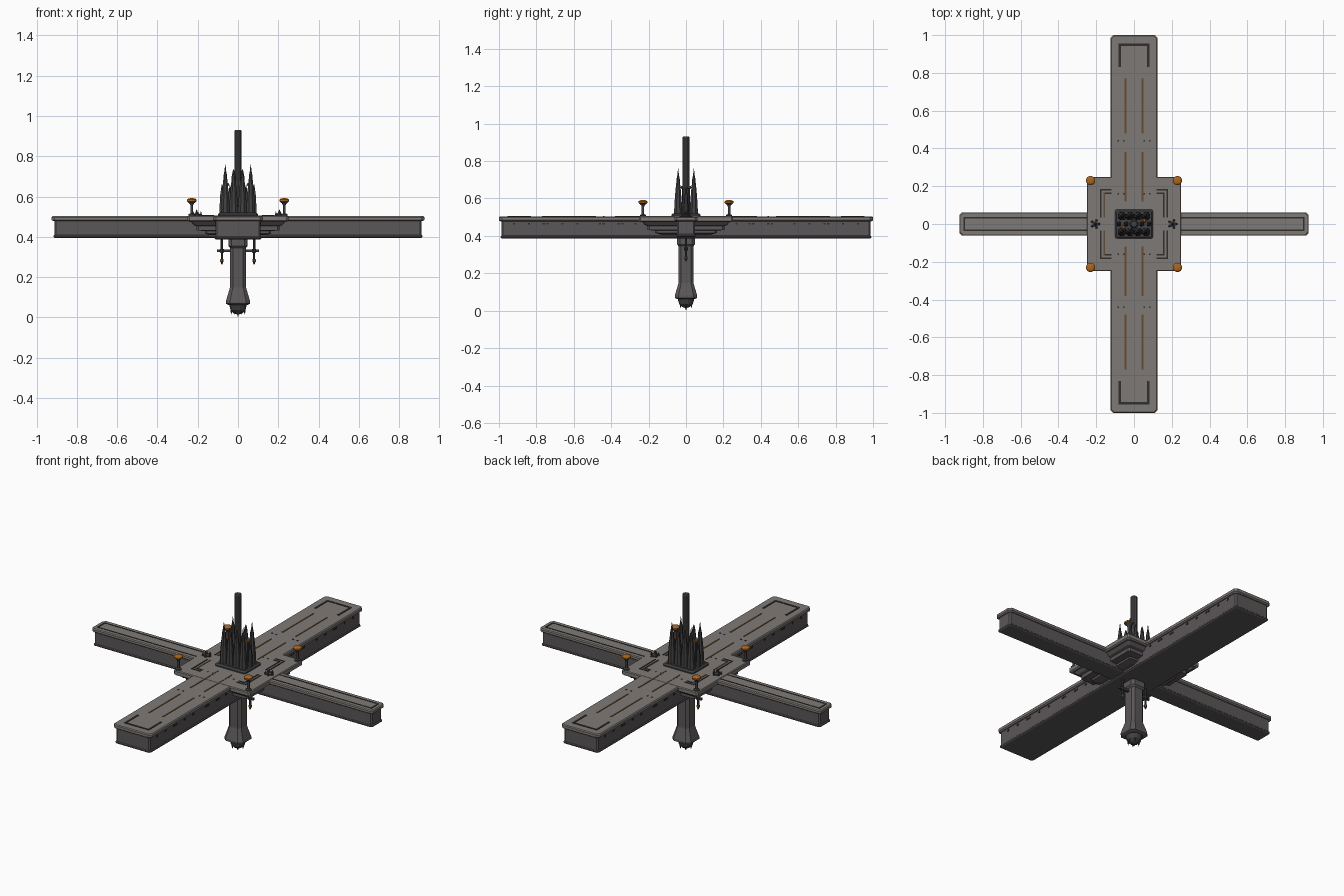
import bpy, bmesh, math

if "Cube" in bpy.data.objects:
    bpy.data.objects.remove(bpy.data.objects["Cube"])

def material(name, rgb):
    m = bpy.data.materials.new(name)
    m.diffuse_color = (*rgb, 1)
    m.use_nodes = True
    m.node_tree.nodes["Principled BSDF"].inputs["Base Color"].default_value = m.diffuse_color
    return m

DECK = material("warm grey", (0.21, 0.195, 0.18))
HULL = material("dark grey", (0.105, 0.095, 0.10))
TOWER = material("charcoal", (0.055, 0.053, 0.056))
GROOVE = material("groove black", (0.03, 0.028, 0.027))
ORANGE = material("orange", (0.42, 0.13, 0.01))
BROWN = material("brown line", (0.14, 0.07, 0.025))

def finish(bm, name, mat):
    bmesh.ops.recalc_face_normals(bm, faces=bm.faces)
    me = bpy.data.meshes.new(name)
    bm.to_mesh(me)
    bm.free()
    me.materials.append(mat)
    ob = bpy.data.objects.new(name, me)
    bpy.context.collection.objects.link(ob)
    return ob

def stack(name, mat, rings):
    """Loft chamfered rectangles: each ring is (half x, half y, z, corner cut)."""
    bm = bmesh.new()
    loops = []
    for a, b, z, c in rings:
        pts = [(a, c - b), (a, b - c), (a - c, b), (c - a, b),
               (-a, b - c), (-a, c - b), (c - a, -b), (a - c, -b)]
        loops.append([bm.verts.new((x, y, z)) for x, y in pts])
    for lo, hi in zip(loops, loops[1:]):
        for i in range(8):
            j = (i + 1) % 8
            bm.faces.new((lo[i], lo[j], hi[j], hi[i]))
    bm.faces.new(loops[0][::-1])
    bm.faces.new(loops[-1])
    return finish(bm, name, mat)

def lathe(name, mat, profile, sides, at=(0, 0), top=None):
    """Spin (radius, z) points; top = (z, material index 1 colour) paints faces above z."""
    bm = bmesh.new()
    loops = []
    for r, z in profile:
        loops.append([bm.verts.new((at[0] + r * math.cos((i + .5) * math.tau / sides),
                                    at[1] + r * math.sin((i + .5) * math.tau / sides), z))
                      for i in range(sides)])
    for lo, hi in zip(loops, loops[1:]):
        for i in range(sides):
            j = (i + 1) % sides
            bm.faces.new((lo[i], lo[j], hi[j], hi[i]))
    bm.faces.new(loops[0][::-1])
    bm.faces.new(loops[-1])
    ob = finish(bm, name, mat)
    if top:
        ob.data.materials.append(top[1])
        for f in ob.data.polygons:
            f.material_index = int(f.center.z > top[0])
    return ob

def box(name, mat, x0, x1, y0, y1, z0, z1):
    bm = bmesh.new()
    bmesh.ops.create_cube(bm, size=1)
    for v in bm.verts:
        v.co = ((x0 + x1) / 2 + v.co.x * (x1 - x0),
                (y0 + y1) / 2 + v.co.y * (y1 - y0),
                (z0 + z1) / 2 + v.co.z * (z1 - z0))
    return finish(bm, name, mat)

def line(name, mat, x0, x1, y0, y1, z=0.506):
    """Thin painted strip on the deck, x and y ends in any order."""
    return box(name, mat, min(x0, x1), max(x0, x1), min(y0, y1), max(y0, y1), z - .004, z)

# Crossing beams, each with a hull and an overhanging deck
for name, a, b, low, top in (("long_beam", 0.125, 1.0, 0.387, 0.504),
                             ("cross_beam", 0.925, 0.062, 0.395, 0.502)):
    stack(name + "_hull", HULL, [(a - .015, b - .015, low, .008), (a - .009, b - .009, low + .004, .008),
                                 (a - .009, b - .009, low + .010, .008), (a - .013, b - .013, low + .014, .008),
                                 (a - .013, b - .013, .485, .008)])
    stack(name + "_deck", DECK, [(a - .008, b - .008, .478, .015), (a, b, .484, .015),
                                 (a, b, top - .005, .015), (a - .005, b - .005, top, .015)])

# Central platform with stepped underside
stack("platform_deck", DECK, [(.242, .242, .474, .008), (.25, .25, .480, .008),
                              (.25, .25, .500, .008), (.246, .246, .505, .008)])
stack("platform_steps", HULL, [(.135, .135, .408, .01), (.165, .165, .416, .01), (.165, .165, .428, .01),
                               (.205, .205, .432, .01), (.205, .205, .453, .01), (.22, .22, .458, .01),
                               (.235, .235, .476, .01)])

# Hanging column, flared foot and spiked dome
stack("column", HULL, [(.048, .048, .062, .018), (.060, .060, .068, .02), (.060, .060, .08, .02),
                       (.040, .040, .148, .014), (.040, .040, .345, .014), (.048, .048, .355, .016),
                       (.048, .048, .39, .016)])
lathe("column_dome", TOWER, [(.004, .014), (.022, .020), (.038, .036), (.046, .064)], 12)
lathe("dome_tip", TOWER, [(.0005, 0), (.006, .02)], 6)
for i in range(6):
    t = i * math.tau / 6
    lathe("dome_stud", TOWER, [(.0005, .014), (.006, .035)], 6, (.033 * math.cos(t), .033 * math.sin(t)))

# Side hangers below the platform
box("hanger_bar", TOWER, -.105, .105, -.006, .006, .324, .336)
for s in (-1, 1):
    lathe("hanger_rod", TOWER, [(.002, .262), (.009, .278), (.009, .288), (.006, .29),
                                (.006, .32), (.011, .322), (.011, .338), (.007, .34), (.007, .40)],
          8, (s * .08, 0))
    lathe("hanger_ring", ORANGE, [(.010, .279), (.010, .287)], 8, (s * .08, 0))

# Tower: base, mast and rows of spires
stack("tower_base", TOWER, [(.1, .078, .50, .008), (.1, .078, .512, .008), (.092, .07, .52, .008)])
lathe("mast", TOWER, [(.024, .51), (.024, .56), (.019, .57), (.019, .925), (.016, .93)], 10)
for x in (-.063, -.022, .022, .063):
    for y in (-.042, .042):
        h = .76 if abs(x) > .05 else .735
        lathe("spire", TOWER, [(.024, .515), (.021, .58), (.015, .65), (.010, .69),
                               (.010, .70), (.005, .725), (.0008, h)], 8, (x, y))
for x in (-.08, -.04, .04, .08):
    lathe("short_spire", TOWER, [(.014, .515), (.011, .60), (.001, .66)], 6, (x, 0))

# Small orange lamps among the spires
for s in (-1, 1):
    lathe("tower_lamp", TOWER, [(.004, .515), (.004, .65), (.011, .655), (.011, .662), (.006, .668)],
          8, (s * .055, s * .018), (.653, ORANGE))

# Mushroom lamps at the platform corners
for sx in (-1, 1):
    for sy in (-1, 1):
        lathe("corner_lamp", TOWER, [(.016, .50), (.016, .512), (.007, .516), (.007, .556), (.012, .566),
                                     (.025, .576), (.025, .584), (.017, .590), (.006, .592)],
              12, (sx * .23, sy * .23), (.576, ORANGE))

# Spiky bollards where the cross beam meets the platform
for s in (-1, 1):
    lathe("bollard", TOWER, [(.018, .50), (.018, .512), (.008, .518), (.001, .536)], 8, (s * .205, 0))
    for i in range(5):
        t = i * math.tau / 5
        lathe("bollard_spike", TOWER, [(.006, .50), (.005, .512), (.001, .525)], 6,
              (s * .205 + .021 * math.cos(t), .021 * math.sin(t)))

# Deck markings, mirrored in both directions
W = .008
for sx in (-1, 1):
    # cross beam border
    line("beam_border_end", GROOVE, sx * .895, sx * .903, -.036, .036, .504)
    for sy in (-1, 1):
        line("beam_border", GROOVE, sx * .25, sx * .903, sy * .030, sy * .036, .504)
        # long beam brown runs
        for y0, y1 in ((.12, .38), (.48, .77)):
            line("brown_run", BROWN, sx * .041, sx * .049, sy * y0, sy * y1, .5065)
        for x in (.05, .08):
            line("deck_dot", GROOVE, sx * x, sx * (x + .008), sy * .436, sy * .444)
            line("deck_dot", GROOVE, sx * x, sx * (x + .008), sy * .156, sy * .164)
        # end brackets on the long beam
        line("end_bracket_side", GROOVE, sx * .070, sx * .082, sy * .83, sy * .955)
        line("end_bracket_cap", GROOVE, 0, sx * .082, sy * .943, sy * .955)
        # platform corner brackets, outer and inner lines
        for d in (0, .018):
            line("platform_bracket_side", BROWN if sx < 0 and d else GROOVE,
                 sx * (.18 - d), sx * (.18 - d - W), sy * .035, sy * (.185 - d), .507)
            line("platform_bracket_end", GROOVE, sx * .12, sx * (.18 - d),
                 sy * (.185 - d), sy * (.185 - d - W), .507)
        # small ports along the long beam hull
        for y in (.27, .34, .36, .44, .46, .58, .66, .74, .76, .84, .92):
            box("hull_port", GROOVE, sx * .112 - .003, sx * .112 + .003,
                sy * y - .006, sy * y + .006, .460, .470)
